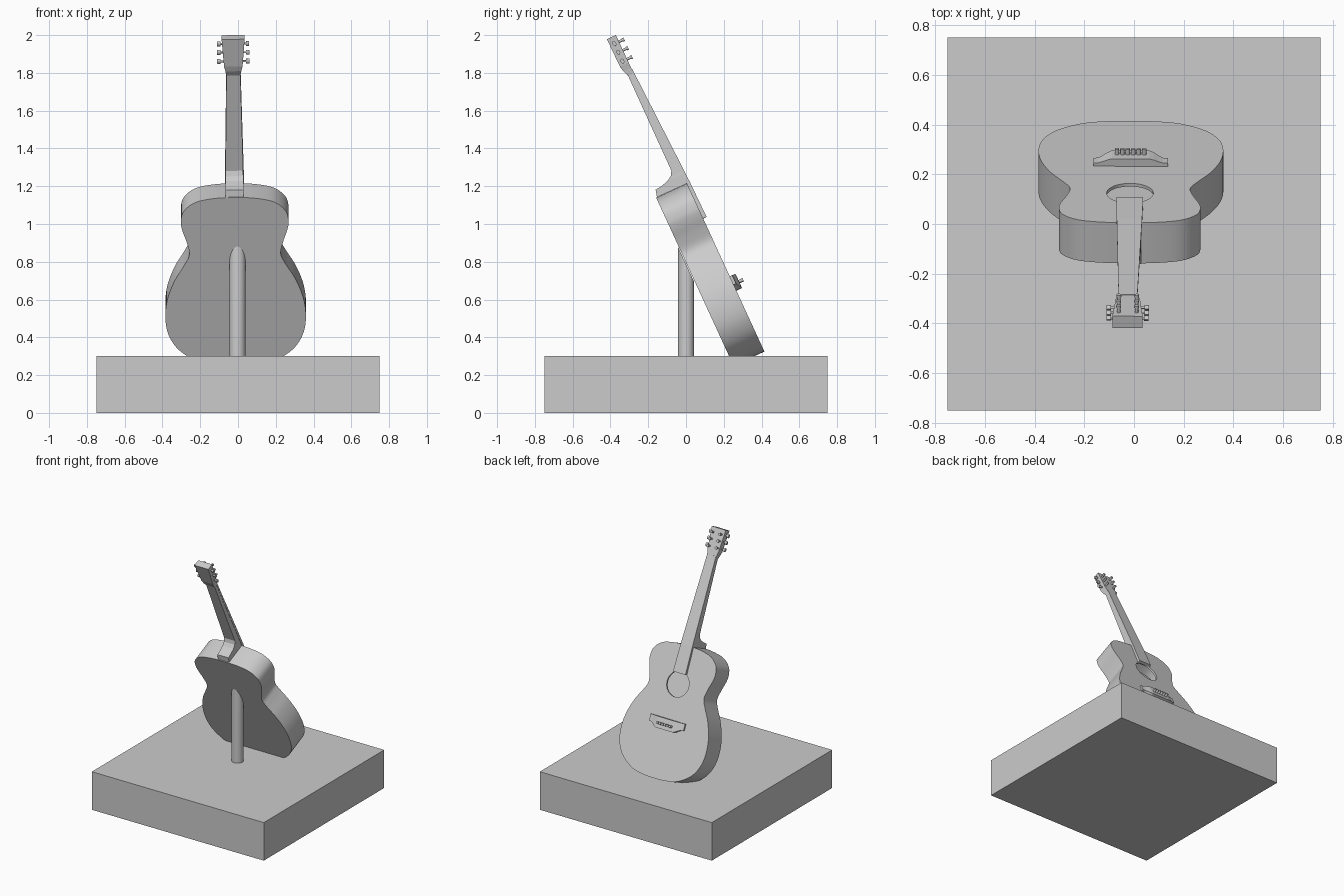
import bpy, bmesh, math
from mathutils import Matrix, Vector

if "Cube" in bpy.data.objects:
    bpy.data.objects.remove(bpy.data.objects["Cube"])

grey = bpy.data.materials.new("plain_grey")
grey.diffuse_color = (0.6, 0.6, 0.6, 1)
grey.use_nodes = True
grey.node_tree.nodes["Principled BSDF"].inputs["Base Color"].default_value = grey.diffuse_color

# Leaning frame: local x across, local y along the neck, local z out of the soundboard
U = Vector((0, -0.418, 0.908)).normalized()
N = Vector((0, U.z, -U.y))
X = U.cross(N)
LEAN = Matrix.Translation((-0.010, 0.415, 0.325)) @ Matrix((X, U, N)).transposed().to_4x4() \
    @ Matrix.Rotation(math.radians(-0.5), 4, 'Z')


def finish(name, bm, matrix=None, smooth=False):
    bmesh.ops.recalc_face_normals(bm, faces=bm.faces)
    me = bpy.data.meshes.new(name)
    bm.to_mesh(me)
    bm.free()
    me.materials.append(grey)
    ob = bpy.data.objects.new(name, me)
    bpy.context.collection.objects.link(ob)
    if matrix is not None:
        ob.matrix_world = matrix
    if smooth:
        bpy.ops.object.select_all(action='DESELECT')
        ob.select_set(True)
        bpy.context.view_layer.objects.active = ob
        bpy.ops.object.shade_smooth_by_angle(angle=math.radians(35))
    return ob


def loft(bm, rings):
    """Skin closed rings of equal length and cap both ends."""
    vs = [[bm.verts.new(p) for p in r] for r in rings]
    k = len(vs[0])
    for a, b in zip(vs, vs[1:]):
        for i in range(k):
            j = (i + 1) % k
            bm.faces.new((a[i], a[j], b[j], b[i]))
    bm.faces.new(vs[0])
    bm.faces.new(vs[-1])


def rod(bm, centre, radius, length, axis='Z', seg=12, scale=(1, 1, 1)):
    rot = Matrix.Rotation(math.pi / 2, 4, 'Y') if axis == 'X' else Matrix()
    bmesh.ops.create_cone(bm, cap_ends=True, segments=seg, radius1=radius, radius2=radius,
                          depth=length, matrix=Matrix.Translation(centre) @ Matrix.Diagonal((*scale, 1)) @ rot)


def smooth_path(pts, steps=5):
    """Catmull-Rom curve through the points."""
    p = [Vector(q) for q in pts]
    ext = [Vector((-p[1].x, p[1].y))] + p + [Vector((-p[-2].x, p[-2].y))]
    out = []
    for a, b, c, d in zip(ext, ext[1:], ext[2:], ext[3:]):
        for i in range(steps):
            t = i / steps
            out.append(0.5 * (2 * b + (c - a) * t + (2 * a - 5 * b + 4 * c - d) * t * t
                              + (3 * b - a - 3 * c + d) * t ** 3))
    return out + [p[-1]]


# Base block
bm = bmesh.new()
bmesh.ops.create_cube(bm, size=1, matrix=Matrix.Translation((0, 0, 0.15)) @ Matrix.Diagonal((1.5, 1.5, 0.3, 1)))
finish("base", bm)

# Support post, its top cut parallel to the back of the body
ring = [(0.043 * math.cos(a), 0.043 * math.sin(a)) for a in (math.tau * i / 32 for i in range(32))]
bm = bmesh.new()
loft(bm, [[(x - 0.003, y, 0.29) for x, y in ring],
          [(x - 0.003, y, 0.787 - y * U.z / -U.y) for x, y in ring]])
finish("support_post", bm, smooth=True)

# Hollow body with a round sound hole
half = smooth_path([(0, 0), (0.1, 0.004), (0.2, 0.026), (0.3, 0.092), (0.355, 0.18), (0.372, 0.28),
                    (0.36, 0.39), (0.32, 0.50), (0.268, 0.59), (0.242, 0.65), (0.255, 0.72),
                    (0.278, 0.79), (0.285, 0.84), (0.27, 0.90), (0.21, 0.952), (0.11, 0.975), (0, 0.98)])
outline = [(p.x, p.y) for p in half] + [(-p.x, p.y) for p in reversed(half[1:-1])]
DEPTH, WALL = 0.18, 0.014


def body_solid(name, inset):
    k = len(outline)
    pts = []
    for i, (x, y) in enumerate(outline):
        t = Vector(outline[(i + 1) % k]) - Vector(outline[i - 1])
        t.normalize()
        pts.append((x - t.y * inset, y + t.x * inset))
    b = bmesh.new()
    loft(b, [[(x, y, -DEPTH + inset) for x, y in pts], [(x, y, -inset) for x, y in pts]])
    return finish(name, b, LEAN)


body = body_solid("body", 0)
cavity = body_solid("cavity_cutter", WALL)
bm = bmesh.new()
rod(bm, (0, 0.695, 0), 0.094, 0.08, seg=48)
hole = finish("hole_cutter", bm, LEAN)
for cutter in (cavity, hole):
    m = body.modifiers.new(cutter.name, 'BOOLEAN')
    m.operation, m.solver, m.object = 'DIFFERENCE', 'EXACT', cutter
bpy.context.view_layer.update()
done = bpy.data.meshes.new_from_object(body.evaluated_get(bpy.context.evaluated_depsgraph_get()))
body.modifiers.clear()
body.data = done
for cutter in (cavity, hole):
    bpy.data.objects.remove(cutter)
bpy.ops.object.select_all(action='DESELECT')
body.select_set(True)
bpy.context.view_layer.objects.active = body
bpy.ops.object.shade_smooth_by_angle(angle=math.radians(35))


def slab(name, sections):
    """Loft of rectangles: (along, half width, back, front)."""
    b = bmesh.new()
    loft(b, [[(-w, s, lo), (w, s, lo), (w, s, hi), (-w, s, hi)] for s, w, lo, hi in sections])
    return finish(name, b, LEAN)


# Fingerboard, neck with curved heel, and headstock
slab("fingerboard", [(0.775, 0.054, -0.002, 0.020), (0.98, 0.051, -0.001, 0.017), (1.65, 0.038, -0.022, -0.010)])
slab("neck", [(0.975, 0.048, -0.176, 0.0), (1.018, 0.048, -0.165, 0.0), (1.024, 0.048, -0.125, 0.0),
              (1.034, 0.048, -0.088, 0.0), (1.05, 0.047, -0.062, -0.001), (1.075, 0.047, -0.047, -0.002),
              (1.64, 0.037, -0.045, -0.020)])
slab("headstock", [(1.625, 0.037, -0.043, -0.013), (1.66, 0.042, -0.058, -0.013),
                   (1.69, 0.049, -0.064, -0.013), (1.85, 0.061, -0.066, -0.014)])

# Tuners: post through the front, shaft and flattened knob at the side
bm = bmesh.new()
for side in (-1, 1):
    for s in (1.71, 1.762, 1.812):
        rod(bm, (side * 0.036, s, -0.002), 0.007, 0.036)
        rod(bm, (side * 0.036, s, 0.012), 0.010, 0.010)
        rod(bm, (side * 0.060, s, -0.040), 0.005, 0.03, 'X')
        rod(bm, (side * 0.076, s, -0.040), 0.014, 0.018, 'X', scale=(1, 1, 0.7))
finish("tuners", bm, LEAN, smooth=True)

# Bridge: straight upper edge, deeper and taller in the middle
bm = bmesh.new()
rings = []
for i in range(17):
    x = -0.15 + 0.3 * i / 16
    k = min(1, max(0, (0.14 - abs(x)) / 0.07))
    k = k * k * (3 - 2 * k)
    low, top = 0.388 - 0.033 * k, 0.014 + 0.019 * k
    rings.append([(x, low, -0.003), (x, 0.437, -0.003), (x, 0.437, top), (x, low, top)])
loft(bm, rings)
finish("bridge", bm, LEAN)

# Bridge pins
bm = bmesh.new()
for i in range(6):
    rod(bm, (-0.055 + 0.022 * i, 0.392, 0.043), 0.009, 0.028)
finish("bridge_pins", bm, LEAN, smooth=True)
